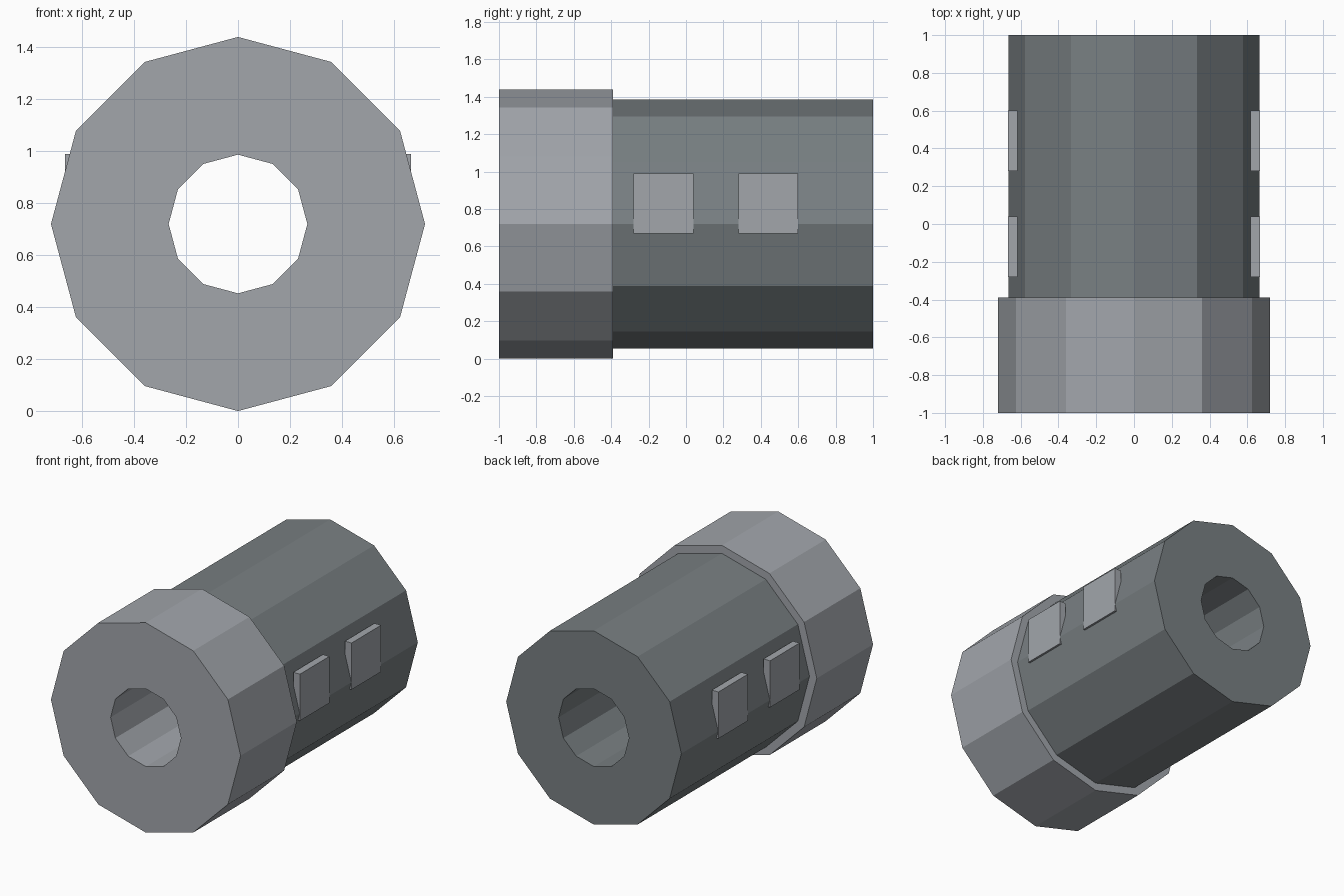
import bpy, bmesh, math

if "Cube" in bpy.data.objects:
    bpy.data.objects.remove(bpy.data.objects["Cube"])

SIDES = 12
CENTRE_Z = 0.72


def material(name, rgb):
    mat = bpy.data.materials.new(name)
    mat.diffuse_color = (*rgb, 1)
    mat.use_nodes = True
    mat.node_tree.nodes["Principled BSDF"].inputs["Base Color"].default_value = mat.diffuse_color
    return mat


LIGHT = material("light_metal", (0.36, 0.38, 0.41))
DARK = material("dark_metal", (0.19, 0.215, 0.225))


def finish(bm, name, mat):
    bmesh.ops.recalc_face_normals(bm, faces=bm.faces)
    mesh = bpy.data.meshes.new(name)
    bm.to_mesh(mesh)
    bm.free()
    mesh.materials.append(mat)
    obj = bpy.data.objects.new(name, mesh)
    bpy.context.collection.objects.link(obj)
    return obj


def tube(name, inner, outer, y0, y1, mat):
    """Flat-sided hollow tube along the y axis."""
    bm = bmesh.new()
    rings = []
    for r, y in ((inner, y0), (outer, y0), (outer, y1), (inner, y1)):
        rings.append([bm.verts.new((r * math.cos(a), y, CENTRE_Z + r * math.sin(a)))
                      for a in (math.tau * i / SIDES for i in range(SIDES))])
    for k, ring in enumerate(rings):
        nxt = rings[(k + 1) % len(rings)]
        for i in range(SIDES):
            j = (i + 1) % SIDES
            bm.faces.new((ring[i], ring[j], nxt[j], nxt[i]))
    return finish(bm, name, mat)


def box(name, lo, hi, mat):
    bm = bmesh.new()
    bmesh.ops.create_cube(bm, size=1)
    for v in bm.verts:
        v.co = [(a + b) / 2 + c * (b - a) for a, b, c in zip(lo, hi, v.co)]
    return finish(bm, name, mat)


# Wide front collar and narrower barrel sharing one bore
tube("front_collar", 0.267, 0.72, -1, -0.39, LIGHT)
tube("barrel", 0.267, 0.665, -0.39, 1, DARK)

# Two flat pads on each side of the barrel
for side, label in ((1, "right"), (-1, "left")):
    for y0, place in ((-0.28, "front"), (0.28, "rear")):
        x0, x1 = sorted((side * 0.616, side * 0.666))
        box(f"{label}_{place}_pad", (x0, y0, 0.67), (x1, y0 + 0.32, 0.99), LIGHT)
